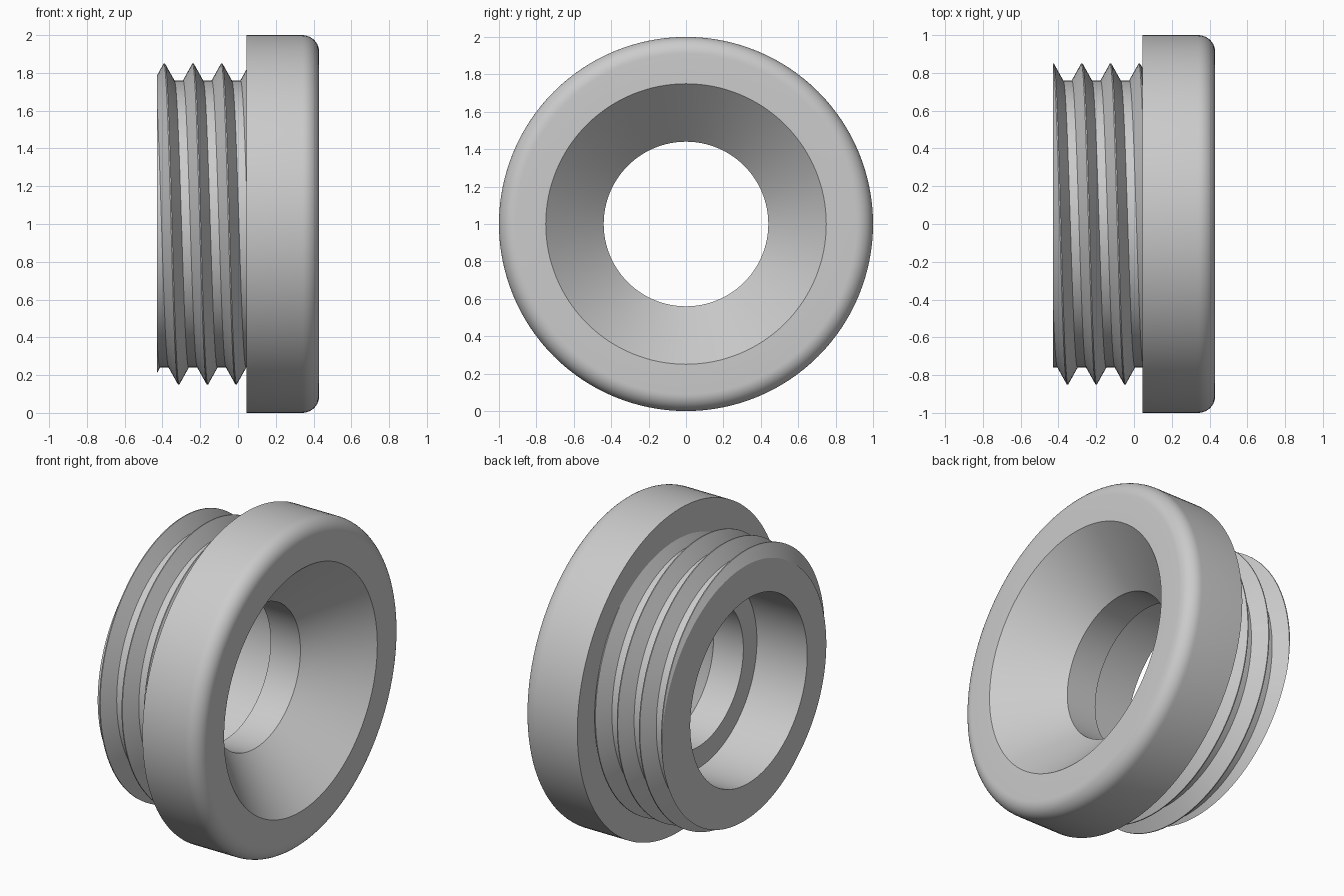
import bpy, bmesh, math
from mathutils import Vector

cube = bpy.data.objects.get("Cube")
if cube:
    bpy.data.objects.remove(cube, do_unlink=True)

SEG = 128
BACK, SHOULDER, FRONT = -0.43, 0.045, 0.43
BORE, ROOT, CREST, PITCH = 0.573, 0.76, 0.85, 0.152

grey = bpy.data.materials.new("plain grey")
grey.use_nodes = True
grey.diffuse_color = (0.6, 0.6, 0.6, 1)
grey.node_tree.nodes["Principled BSDF"].inputs["Base Color"].default_value = grey.diffuse_color


def ring_point(x, r, a):
    """Point on a ring around the x axis, starting at the top and turning to the front."""
    return Vector((x, -r * math.sin(a), 1 + r * math.cos(a)))


def finish(name, bm):
    bmesh.ops.recalc_face_normals(bm, faces=bm.faces[:])
    mesh = bpy.data.meshes.new(name)
    bm.to_mesh(mesh)
    bm.free()
    obj = bpy.data.objects.new(name, mesh)
    bpy.context.collection.objects.link(obj)
    mesh.materials.append(grey)
    bpy.ops.object.select_all(action="DESELECT")
    obj.select_set(True)
    bpy.context.view_layer.objects.active = obj
    bpy.ops.object.shade_smooth_by_angle(angle=math.radians(25))


# Flange with rounded rim, conical mouth, throat and rear counterbore
fillet = 0.09
rim = [(FRONT - fillet + fillet * math.cos(t), 1 - fillet + fillet * math.sin(t))
       for t in (math.pi / 2 * k / 10 for k in range(11))]
profile = [(BACK, BORE), (-0.085, BORE), (-0.085, 0.44), (0.12, 0.44),
           (FRONT, 0.75)] + rim + [(SHOULDER, 1), (SHOULDER, 0.65)]
bm = bmesh.new()
rings = [[bm.verts.new(ring_point(x, r, math.tau * i / SEG)) for x, r in profile]
         for i in range(SEG)]
for i in range(SEG):
    a, b = rings[i], rings[(i + 1) % SEG]
    for j in range(len(profile)):
        k = (j + 1) % len(profile)
        bm.faces.new((a[j], b[j], b[k], a[k]))
finish("flanged_body", bm)

# Helical thread: one V tooth per turn, swept past both ends and then trimmed
tooth = [(-PITCH / 2, ROOT), (-0.053, ROOT), (-0.003, CREST),
         (0.003, CREST), (0.053, ROOT), (PITCH / 2, ROOT)]
bm = bmesh.new()
columns = []
for i in range(-2 * SEG, 5 * SEG + 1):
    turn = i / SEG
    columns.append([bm.verts.new(ring_point(-0.39 + PITCH * turn + dx, r, math.tau * turn))
                    for dx, r in tooth])
for a, b in zip(columns, columns[1:]):
    for j in range(len(tooth) - 1):
        bm.faces.new((a[j], b[j], b[j + 1], a[j + 1]))
bmesh.ops.remove_doubles(bm, verts=bm.verts[:], dist=1e-5)
for x, side in ((BACK, -1), (SHOULDER, 1)):
    bmesh.ops.bisect_plane(bm, geom=bm.verts[:] + bm.edges[:] + bm.faces[:], dist=1e-5,
                           plane_co=(x, 0, 0), plane_no=(side, 0, 0), clear_outer=True)

# Rear face: draw the trimmed edge inwards to the bore
rear = [e for e in bm.edges if e.is_boundary
        and all(abs(v.co.x - BACK) < 1e-3 for v in e.verts)]
new = bmesh.ops.extrude_edge_only(bm, edges=rear)["geom"]
for v in new:
    if isinstance(v, bmesh.types.BMVert):
        v.co = ring_point(BACK, BORE, math.atan2(-v.co.y, v.co.z - 1))
finish("threaded_neck", bm)
